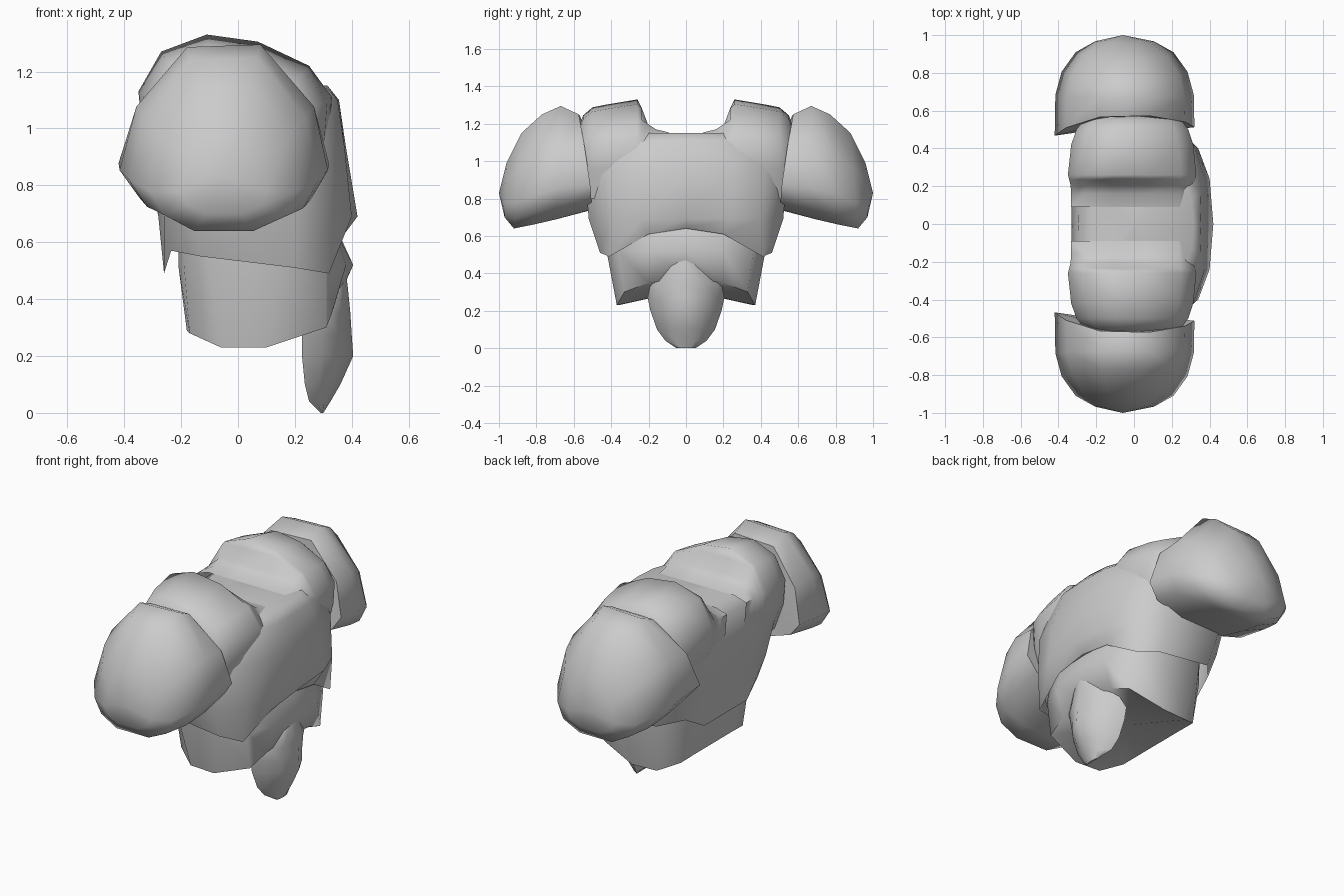
import bpy, bmesh, math

if "Cube" in bpy.data.objects:
    bpy.data.objects.remove(bpy.data.objects["Cube"])

grey = bpy.data.materials.new("armour grey")
grey.diffuse_color = (0.6, 0.6, 0.6, 1)
grey.use_nodes = True
grey.node_tree.nodes["Principled BSDF"].inputs["Base Color"].default_value = grey.diffuse_color


def loft(name, rings, cap_end=None, cap_start=None, sharp=60):
    """Skin a list of equal-length closed 3D rings, with optional end fans."""
    bm = bmesh.new()
    rows = [[bm.verts.new(p) for p in r] for r in rings]
    n = len(rows[0])
    for a, b in zip(rows, rows[1:]):
        for i in range(n):
            j = (i + 1) % n
            bm.faces.new((a[i], a[j], b[j], b[i]))
    for row, tip in ((rows[-1], cap_end), (rows[0], cap_start)):
        if tip:
            t = bm.verts.new(tip)
            for i in range(n):
                bm.faces.new((row[i], row[(i + 1) % n], t))
    bmesh.ops.remove_doubles(bm, verts=bm.verts, dist=0.0005)
    bmesh.ops.recalc_face_normals(bm, faces=bm.faces)
    for f in bm.faces:
        f.smooth = True
    me = bpy.data.meshes.new(name)
    bm.to_mesh(me)
    bm.free()
    me.set_sharp_from_angle(angle=math.radians(sharp))
    me.materials.append(grey)
    ob = bpy.data.objects.new(name, me)
    bpy.context.collection.objects.link(ob)
    return ob


def both(half):
    """Mirror a half ring that runs from front centre to back centre."""
    return half + [(x, -y, z) for x, y, z in half[-2:0:-1]]


def level(z, pts):
    return [(x, y, z) for x, y in pts]


# Breastplate with hem dipping at the sides and a closed neck
torso = [
    [(.36, 0, .64), (.36, .2, .61), (.32, .41, .49), (.2, .46, .51),
     (-.13, .46, .55), (-.235, .34, .57), (-.26, .2, .49), (-.26, 0, .49)],
    level(.69, [(.42, 0), (.40, .24), (.34, .40), (.2, .52),
                (-.15, .51), (-.26, .38), (-.28, .2), (-.28, 0)]),
    level(.93, [(.38, 0), (.375, .24), (.315, .42), (.2, .54),
                (-.2, .53), (-.3, .42), (-.33, .2), (-.33, 0)]),
    level(1.1, [(.355, 0), (.35, .17), (.3, .32), (.18, .48),
                (-.22, .5), (-.3, .38), (-.3, .2), (-.295, 0)]),
    level(1.15, [(.315, 0), (.305, .13), (.25, .28), (.15, .44),
                 (-.18, .46), (-.24, .35), (-.23, .16), (-.22, 0)]),
]
loft("breastplate", [both(r) for r in torso], cap_end=(0, 0, 1.15))

# Waist guard wrapping all round, lower at the sides, closed underneath
waist = [
    level(.64, [(.35, 0), (.34, .2), (.29, .36), (.15, .43),
                (-.1, .43), (-.19, .32), (-.21, .2), (-.21, 0)]),
    level(.52, [(.405, 0), (.38, .2), (.31, .36), (.15, .425),
                (-.1, .42), (-.19, .32), (-.21, .2), (-.21, 0)]),
    [(.34, 0, .38), (.33, .2, .35), (.31, .33, .3), (.1, .37, .23),
     (-.06, .36, .23), (-.17, .29, .28), (-.18, .18, .29), (-.18, 0, .29)],
]
loft("waist_guard", [both(r) for r in waist], cap_start=(0, 0, .64),
     cap_end=(.06, 0, .31))

# Pointed front flap: z, ridge x, half width, edge x
flap = [(.52, .375, .015, .37), (.45, .385, .09, .34), (.35, .395, .19, .28),
        (.27, .4, .205, .225), (.2, .405, .19, .225), (.1, .36, .155, .235),
        (.04, .325, .11, .25), (0, .3, .05, .29)]
rings = []
for z, xf, w, xe in flap:
    d = xf - xe
    rings.append(both([(xf, 0, z), (xf - d * .28, w * .5, z),
                       (xf - d * .62, w * .85, z), (xe, w, z), (xe, 0, z)]))
loft("front_flap", rings, cap_end=(.3, 0, 0))

# Shoulder arches: side profile swept outward; y, z scale, x scale, top limit
arch = [(-.27, .8), (-.335, .97), (-.35, 1.13), (-.27, 1.27), (-.11, 1.33),
        (.07, 1.305), (.25, 1.22), (.33, 1.11), (.32, .97), (.27, .8)]
arch_steps = [(.09, 1, .95, 1.153), (.16, 1, .95, 1.17), (.205, 1, .96, 1.2),
              (.235, 1, .98, 1.28), (.26, 1, 1, 2), (.42, .95, .95, 2),
              (.5, .92, .87, 2), (.55, .84, .76, 2), (.577, .7, .62, 2)]

# Pauldron outline as x and height fraction
dome = [(-.18, .985), (.08, 1), (.27, .64), (.32, .27), (.26, .1), (.1, 0),
        (-.2, 0), (-.35, .11), (-.42, .27), (-.36, .64)]
# x scale, bottom z, top z, bottom y, top y
dome_steps = [(1, .74, 1.25, .51, .575), (.99, .69, 1.295, .69, .67),
              (.9, .66, 1.25, .82, .77), (.7, .64, 1.15, .92, .88),
              (.42, .70, .99, .97, .96)]


def rim_swing(x):
    """The inner rim swings inwards, mostly at the back."""
    return (.06 if x < 0 else .015) * min(1, abs(x + .05) / .37) ** 2


for side, s in (("left", 1), ("right", -1)):
    loft("shoulder_arch_" + side,
         [[(x * sx, s * y, min(top, .8 + (z - .8) * sz)) for x, z in arch]
          for y, sz, sx, top in arch_steps],
         cap_end=(-.03, s * .577, .95))
    loft("pauldron_" + side,
         [[(-.05 + (x + .05) * sx,
            s * (yb + (yt - yb) * t - (rim_swing(x) if k == 0 else 0)),
            zb + (zt - zb) * t) for x, t in dome]
          for k, (sx, zb, zt, yb, yt) in enumerate(dome_steps)],
         cap_start=(-.05, s * .56, 1.0), cap_end=(-.06, s * 1.0, .83))
